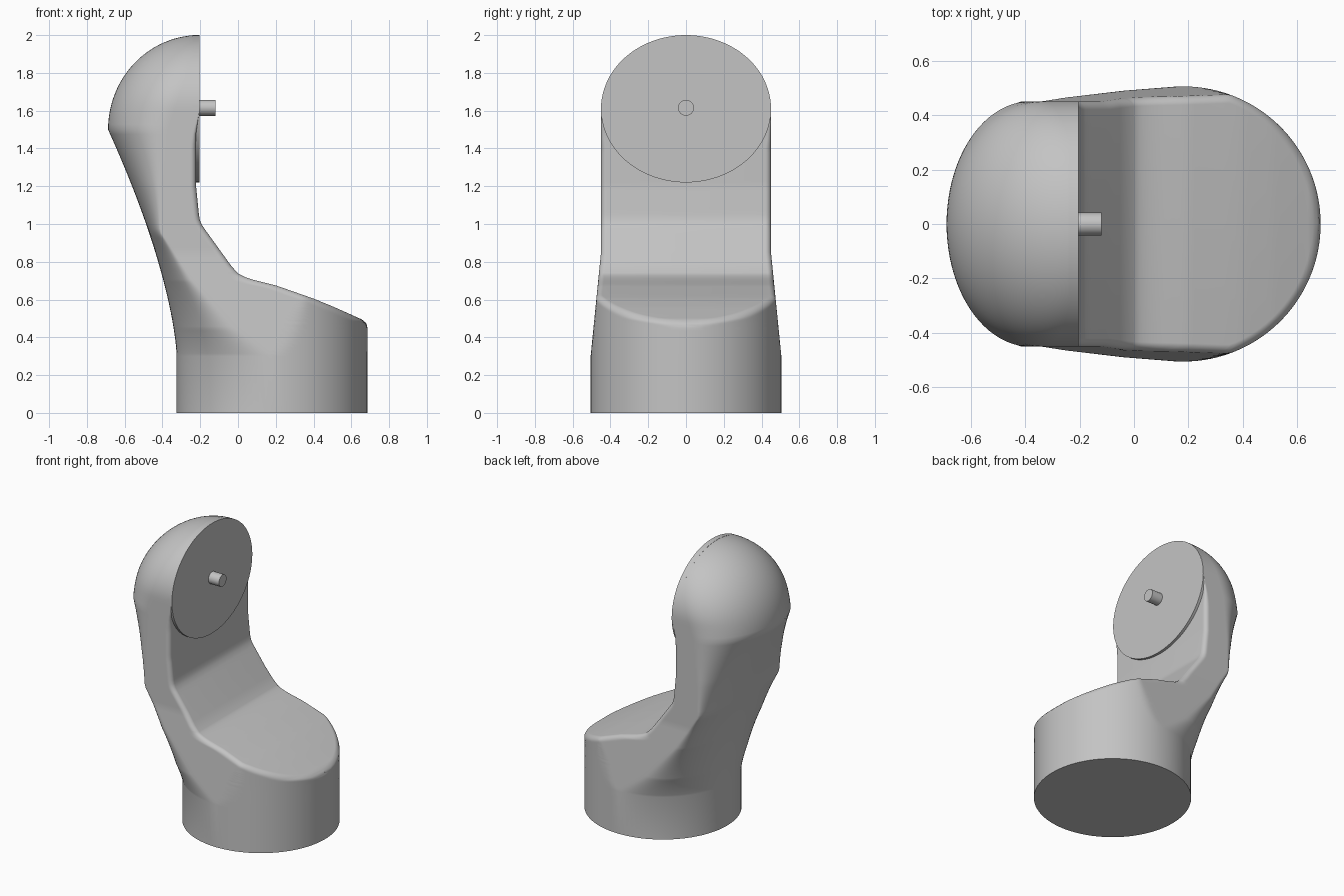
import bpy, bmesh
from math import sin, cos, pi, sqrt, hypot

cube = bpy.data.objects.get("Cube")
if cube:
    bpy.data.objects.remove(cube, do_unlink=True)

grey = bpy.data.materials.new("plain_grey")
grey.use_nodes = True
COLOUR = (0.55, 0.55, 0.55, 1)
grey.diffuse_color = COLOUR
grey.node_tree.nodes["Principled BSDF"].inputs["Base Color"].default_value = COLOUR

BASE_X, BASE_R = 0.18, 0.505
HEAD_X, HEAD_Z, HEAD_W, HEAD_H = -0.205, 1.61, 0.45, 0.39

# (height, x) of the front face, of the back arc centre, and (height, radius) of the lip
FRONT = [(0, .685), (.45, .685), (.475, .68), (.495, .655), (.56, .51), (.605, .4),
         (.675, .2), (.705, .08), (.72, .035), (.735, .005), (.77, -.03),
         (.985, -.185), (1.01, -.2), (1.04, -.206), (1.2, -.222), (1.48, -.222), (1.6, -.205)]
ARC = [(.3, .18), (.45, -.02), (.7, -.24), (.96, -.41), (1.2, -.405), (1.5, -.38), (2, -.205)]
LIP = [(.45, 0), (.5, .03), (1.4, .03), (1.58, 0)]


def lerp(points, z):
    if z <= points[0][0]:
        return points[0][1]
    for (z0, a), (z1, b) in zip(points, points[1:]):
        if z <= z1:
            return a + (b - a) * (z - z0) / (z1 - z0)
    return points[-1][1]


def back(z):
    if z <= .3:
        return BASE_X - BASE_R
    if z <= 1.5:
        return -.325 - .363 * ((z - .3) / 1.2) ** 1.5
    return HEAD_X - .483 * sqrt(max(0, 1 - ((z - 1.5) / .5) ** 2))


def half_width(z):
    if z > HEAD_Z:
        return HEAD_W * sqrt(max(0, 1 - ((z - HEAD_Z) / HEAD_H) ** 2))
    return max(HEAD_W, min(BASE_R, BASE_R - .1 * (z - .3)))


def section(z, side_steps=28, arc_steps=24):
    """Half outline from the front edge round to the back centre."""
    front, centre, w, lip = lerp(FRONT, z), lerp(ARC, z), half_width(z), lerp(LIP, z)
    slope = (lerp(FRONT, z + .012) - lerp(FRONT, z - .012)) / .024
    steep = 1 / hypot(1, slope)
    pts = []
    for i in range(side_steps, 0, -1):
        x = centre + (front - centre) * sin(i / side_steps * pi / 2)
        gap = max(0, lip - (front - x) * steep)
        inset = lip - sqrt(max(0, lip * lip - gap * gap))
        y = w - inset
        if x > BASE_X:
            y = min(y, sqrt(max(0, (BASE_R - inset) ** 2 - (x - BASE_X) ** 2)))
        pts.append((x, y))
    depth = centre - back(z)
    for i in range(arc_steps + 1):
        a = i / arc_steps * pi / 2
        pts.append((centre - depth * sin(a), w * cos(a)))
    return pts


def finish(bm, name):
    bmesh.ops.remove_doubles(bm, verts=bm.verts, dist=1e-5)
    bmesh.ops.recalc_face_normals(bm, faces=bm.faces)
    mesh = bpy.data.meshes.new(name)
    bm.to_mesh(mesh)
    bm.free()
    mesh.materials.append(grey)
    ob = bpy.data.objects.new(name, mesh)
    bpy.context.collection.objects.link(ob)
    bpy.ops.object.select_all(action='DESELECT')
    ob.select_set(True)
    bpy.context.view_layer.objects.active = ob
    bpy.ops.object.shade_smooth_by_angle(angle=pi / 6)
    return ob


def loft(name, rings):
    bm = bmesh.new()
    loops = [[bm.verts.new(p) for p in ring] for ring in rings]
    n = len(loops[0])
    for a, b in zip(loops, loops[1:]):
        for i in range(n):
            j = (i + 1) % n
            bm.faces.new((a[i], a[j], b[j], b[i]))
    bm.faces.new(loops[0])
    bm.faces.new(loops[-1])
    return finish(bm, name)


# Body: round foot, tapering neck and domed head as one loft
heights = [0] + [.3 + .015 * i for i in range(10)]
heights += [.45 + .0075 * i for i in range(40)]
heights += [.75 + .025 * i for i in range(30)]
heights += [1.5 + .4999 * sin(i / 28 * pi / 2) for i in range(29)]
rings = []
for z in heights:
    half = section(z)
    rings.append([(x, -y, z) for x, y in half] + [(x, y, z) for x, y in half[-2::-1]])
loft("link_body", rings)


def x_disc(name, x0, x1, ry, rz, z, n):
    loft(name, [[(x, ry * cos(2 * pi * i / n), z + rz * sin(2 * pi * i / n))
                 for i in range(n)] for x in (x0, x1)])


# Oval mounting plate and its pin
x_disc("mount_plate", -.24, -.203, HEAD_W, HEAD_H, HEAD_Z, 96)
x_disc("mount_pin", -.22, -.12, .042, .042, HEAD_Z + .005, 32)
